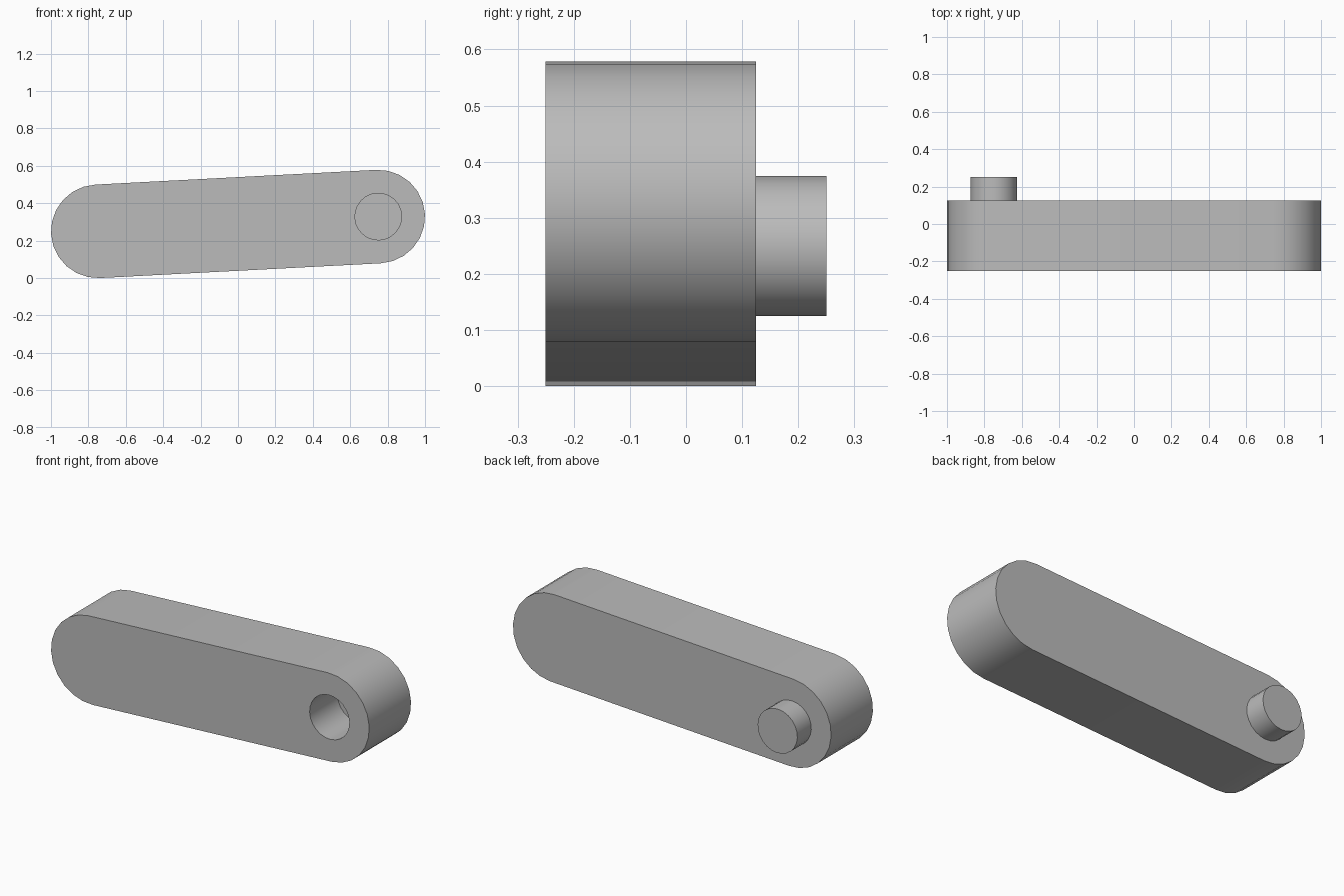
import bpy, bmesh, math

cube = bpy.data.objects.get("Cube")
if cube:
    bpy.data.objects.remove(cube, do_unlink=True)

TILT = math.radians(3)
HALF = 0.75                      # half distance between the two end centres
RADIUS = 0.25
PIN_RADIUS = 0.125
FRONT, BACK = -0.25, 0.125
LOW_Z = RADIUS
HIGH_Z = LOW_Z + 2 * HALF * math.tan(TILT)

grey = bpy.data.materials.new("plain grey")
grey.use_nodes = True
colour = (0.5, 0.5, 0.5, 1)
grey.diffuse_color = colour
grey.node_tree.nodes["Principled BSDF"].inputs["Base Color"].default_value = colour


def arc(cx, cz, radius, start, sweep, steps, closed=False):
    """Points along an arc in the xz plane."""
    count = steps if closed else steps + 1
    angles = [start + sweep * i / steps for i in range(count)]
    return [(cx + radius * math.cos(a), cz + radius * math.sin(a)) for a in angles]


def prism(name, outline, y0, y1):
    """Extrude an xz outline from y0 to y1."""
    bm = bmesh.new()
    face = bm.faces.new([bm.verts.new((x, y0, z)) for x, z in outline])
    new = bmesh.ops.extrude_face_region(bm, geom=[face])["geom"]
    verts = [v for v in new if isinstance(v, bmesh.types.BMVert)]
    bmesh.ops.translate(bm, verts=verts, vec=(0, y1 - y0, 0))
    bmesh.ops.recalc_face_normals(bm, faces=bm.faces)
    mesh = bpy.data.meshes.new(name)
    bm.to_mesh(mesh)
    bm.free()
    mesh.materials.append(grey)
    obj = bpy.data.objects.new(name, mesh)
    bpy.context.collection.objects.link(obj)
    return obj


# Link body: two half-round ends joined by straight sides
quarter = math.pi / 2
outline = (arc(HALF, HIGH_Z, RADIUS, TILT - quarter, math.pi, 12)
           + arc(-HALF, LOW_Z, RADIUS, TILT + quarter, math.pi, 12))
body = prism("link_body", outline, FRONT, BACK)

# Blind socket in the front of the raised end
socket = prism("socket_cutter",
               arc(HALF, HIGH_Z, PIN_RADIUS, TILT, math.tau, 24, True),
               FRONT - 0.1, FRONT + 0.25)
socket.hide_render = True
cut = body.modifiers.new("socket", "BOOLEAN")
cut.operation = "DIFFERENCE"
cut.solver = "EXACT"
cut.object = socket
bpy.context.view_layer.objects.active = body
body.select_set(True)
bpy.ops.object.modifier_apply(modifier=cut.name)
bpy.data.objects.remove(socket, do_unlink=True)

# Pin on the back of the low end
pin = prism("pin", arc(-HALF, LOW_Z, PIN_RADIUS, TILT, math.tau, 24, True),
            BACK - 0.01, BACK + 0.125)

# Smooth round walls, sharp rims
bpy.ops.object.select_all(action="DESELECT")
for obj in (body, pin):
    obj.select_set(True)
bpy.context.view_layer.objects.active = body
bpy.ops.object.shade_smooth_by_angle(angle=math.radians(30))
